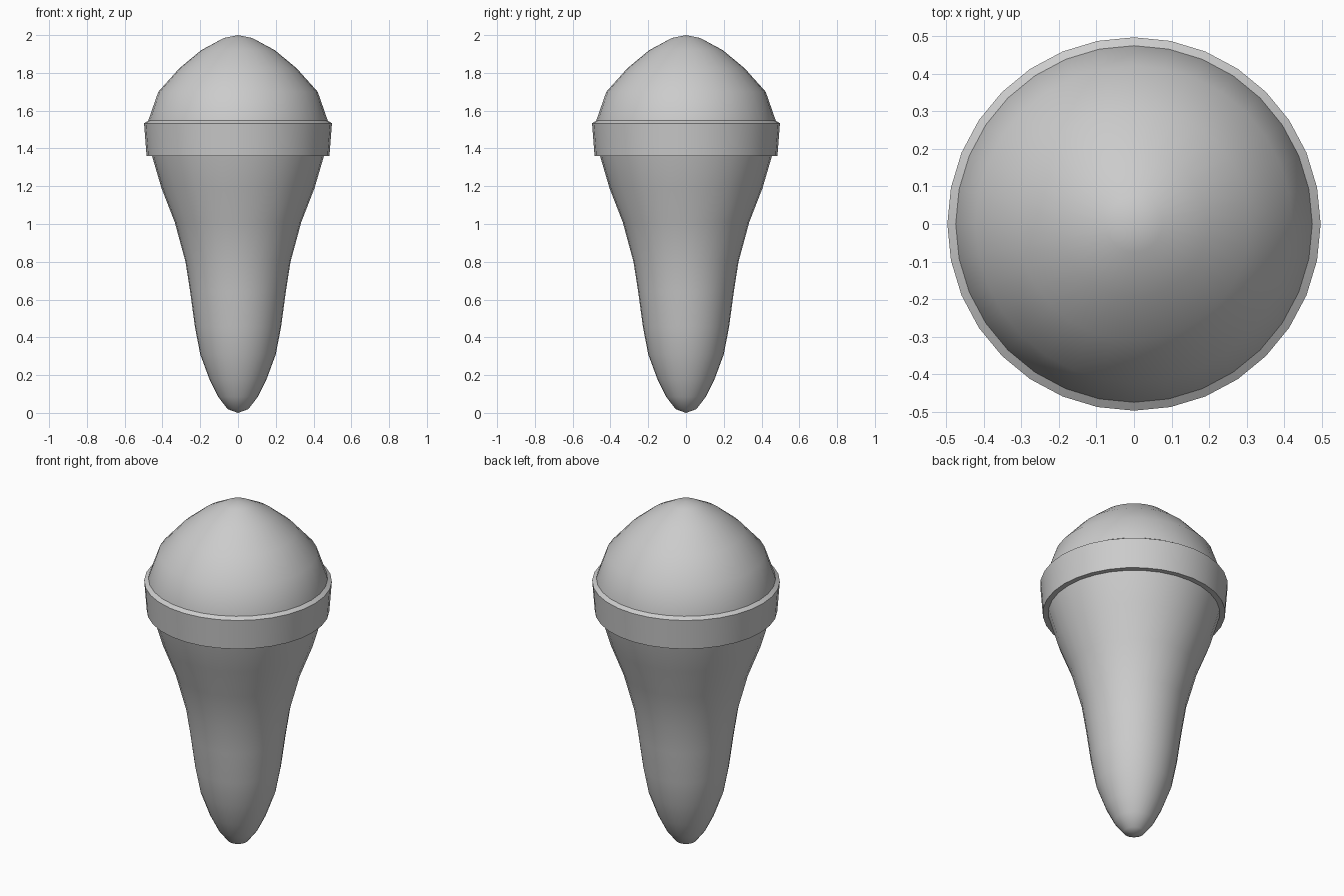
import bpy, bmesh, math

if "Cube" in bpy.data.objects:
    bpy.data.objects.remove(bpy.data.objects["Cube"])

SIDES = 32


def lathe(name, profile, closed=False, angle=40):
    """Spin an (r, z) profile round the z axis into a smooth-shaded object."""
    bm = bmesh.new()
    verts = [bm.verts.new((r, 0, z)) for r, z in profile]
    for a, b in zip(verts, verts[1:]):
        bm.edges.new((a, b))
    if closed:
        bm.edges.new((verts[-1], verts[0]))
    bmesh.ops.spin(bm, geom=bm.verts[:] + bm.edges[:], cent=(0, 0, 0), axis=(0, 0, 1),
                   angle=2 * math.pi, steps=SIDES, use_duplicate=False)
    bmesh.ops.remove_doubles(bm, verts=bm.verts, dist=1e-4)
    bmesh.ops.recalc_face_normals(bm, faces=bm.faces)
    mesh = bpy.data.meshes.new(name)
    bm.to_mesh(mesh)
    bm.free()
    obj = bpy.data.objects.new(name, mesh)
    bpy.context.collection.objects.link(obj)
    bpy.ops.object.select_all(action='DESELECT')
    obj.select_set(True)
    bpy.context.view_layer.objects.active = obj
    bpy.ops.object.shade_smooth_by_angle(angle=math.radians(angle))
    return obj


# Tapered lower body and domed top, one continuous skin passing behind the band
lathe("tapered_body", [
    (0, 0), (0.055, 0.02), (0.105, 0.085), (0.15, 0.175), (0.20, 0.31),
    (0.228, 0.455), (0.253, 0.64), (0.278, 0.80), (0.335, 1.01), (0.405, 1.19),
    (0.455, 1.36), (0.48, 1.46), (0.476, 1.545), (0.422, 1.70), (0.31, 1.825),
    (0.195, 1.92), (0.075, 1.985), (0, 2.0)])

# Raised collar with a flared outer wall and a sloping top rim
lathe("collar_band", [
    (0.455, 1.36), (0.484, 1.36), (0.4975, 1.533), (0.474, 1.548)], closed=True, angle=30)
